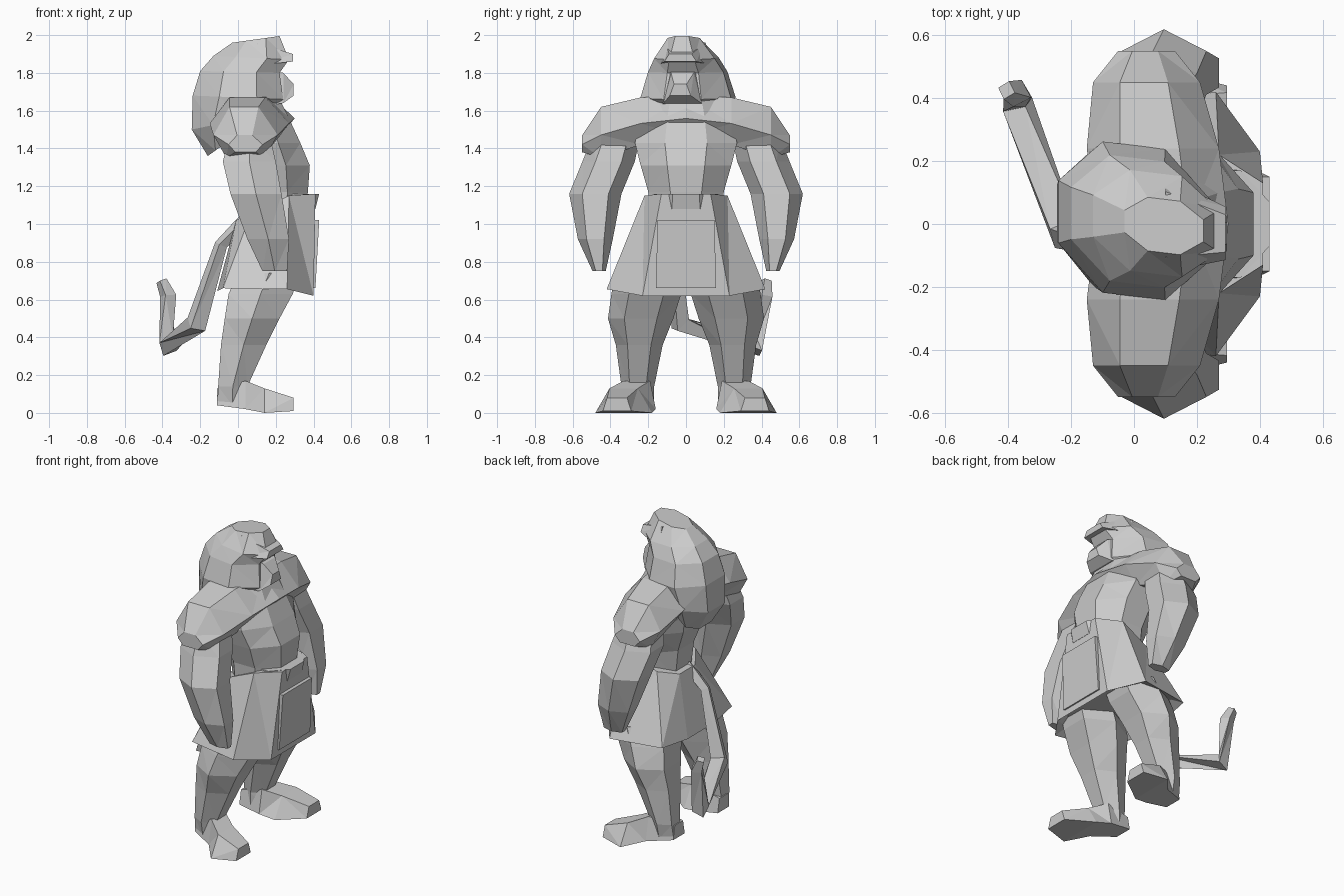
import bpy, math
from mathutils import Vector

if "Cube" in bpy.data.objects:
    bpy.data.objects.remove(bpy.data.objects["Cube"])


def make(name, rings, mirror=False, skew=0.0):
    """Skin a list of equal-length point rings into a flat-shaded closed part."""
    n = len(rings[0])
    verts = [(x, y - skew * x, z) for r in rings for x, y, z in r]
    faces = []
    for i in range(len(rings) - 1):
        for j in range(n):
            a, b = i * n + j, i * n + (j + 1) % n
            faces.append((a, b, b + n, a + n))
    faces.append(tuple(reversed(range(n))))
    faces.append(tuple(range(len(verts) - n, len(verts))))
    me = bpy.data.meshes.new(name)
    me.from_pydata(verts, [], faces)
    ob = bpy.data.objects.new(name, me)
    bpy.context.collection.objects.link(ob)
    if mirror:
        m = ob.modifiers.new("mirror", 'MIRROR')
        m.use_axis = (False, True, False)
    return ob


def level(x0, x1, y0, y1, z0, z1=None, n=8):
    """Near-horizontal ring; z0 at the back, z1 at the front."""
    z1 = z0 if z1 is None else z1
    k = 1 / math.cos(math.pi / n)
    pts = []
    for i in range(n):
        t = 2 * math.pi * (i + 0.5) / n
        u, v = math.cos(t) * k, math.sin(t) * k
        pts.append(((x0 + x1) / 2 + u * (x1 - x0) / 2,
                    (y0 + y1) / 2 + v * (y1 - y0) / 2,
                    (z0 + z1) / 2 + u * (z1 - z0) / 2))
    return pts


def side_ring(y, x0, x1, z0, z1):
    """Six-sided ring across the shoulders."""
    xm, zm = (x0 + x1) / 2, z0 + (z1 - z0) * 0.45
    return [(x1, y, zm), (xm + (x1 - x0) * .2, y, z1), (xm - (x1 - x0) * .25, y, z1),
            (x0, y, zm), (xm - (x1 - x0) * .3, y, z0), (xm + (x1 - x0) * .3, y, z0)]


def box_ring(x, y0, y1, z0, z1, t=0.7):
    """Four-sided ring across x, narrower on top by t."""
    c, h = (y0 + y1) / 2, (y1 - y0) / 2
    return [(x, y0, z0), (x, y1, z0), (x, c + h * t, z1), (x, c - h * t, z1)]


# torso
make("torso", [level(0.02, 0.35, -.19, .19, 1.0), level(0.0, 0.37, -.20, .20, 1.17),
               level(-.05, 0.38, -.24, .24, 1.31), level(-.07, 0.33, -.27, .27, 1.43),
               level(-.09, 0.27, -.24, .24, 1.56), level(-.08, 0.22, -.2, .2, 1.66)])

# shoulder mantle
prof = [(0.55, -.05, .13, 1.38, 1.47), (0.45, -.13, .21, 1.35, 1.62),
        (0.24, -.15, .27, 1.42, 1.67), (0, -.12, .30, 1.46, 1.68)]
make("shoulders", [side_ring(-y, *p) for y, *p in prof] +
     [side_ring(y, *p) for y, *p in reversed(prof[:-1])])

# arms
make("arm", [level(-.05, .17, .26, .48, 1.46, n=6), level(-.08, .20, .29, .53, 1.33, n=6),
             level(-.04, .23, .36, .60, 1.16, n=6), level(.05, .27, .40, .56, .92, n=6),
             level(.13, .26, .43, .49, .75, n=6)], mirror=True)

# kilt with flat front panel, flared hem and hollow underside
def kilt_ring(half):
    return half + [(x, -y, z) for x, y, z in reversed(half)]


waist = [(.41, .13, 1.16), (.27, .22, 1.15), (.07, .20, 1.06), (-.01, .08, 1.02)]
hem = [(.40, .23, .62), (.26, .42, .655), (-.08, .36, .66), (-.11, .14, .645)]
inner = [(.35, .19, .68), (.23, .34, .69), (-.03, .30, .69), (-.06, .12, .69)]
make("kilt", [kilt_ring(r) for r in (waist, hem, inner)])
make("kilt_panel", [[(.43, -.15, 1.02), (.43, .15, 1.02), (.36, .15, 1.02), (.36, -.15, 1.02)],
                    [(.41, -.16, .66), (.41, .16, .66), (.36, .16, .66), (.36, -.16, .66)]])
make("belt", [level(.1, .41, -.18, .18, 1.08, n=8), level(.12, .43, -.17, .17, 1.16, n=8)])

# legs
make("leg", [level(.0, .33, .04, .35, .74, n=6), level(-.05, .29, .05, .37, .63, n=6),
             level(-.07, .22, .09, .39, .50, n=6), level(-.09, .15, .14, .355, .36, n=6),
             level(-.105, .05, .18, .33, .14, n=6), level(-.11, .05, .18, .31, .04, n=6)],
     mirror=True)

# feet, turned outward
make("foot", [box_ring(-.11, .17, .29, .04, .13), box_ring(.04, .16, .36, .02, .17),
              box_ring(.14, .18, .48, .0, .13, .5), box_ring(.295, .29, .44, .01, .08)], mirror=True)

# head and mane, turned slightly to one side
make("mane", [level(-.16, -.02, -.14, .16, 1.36, 1.46), level(-.245, .14, -.21, .22, 1.50, 1.58),
              level(-.24, .24, -.23, .25, 1.68, 1.66), level(-.20, .22, -.19, .21, 1.81, 1.80),
              level(-.13, .27, -.15, .17, 1.89, 1.87), level(-.03, .22, -.08, .09, 1.96, 1.995)],
     skew=0.12)
make("brow", [box_ring(.1, -.14, .16, 1.84, 1.96), box_ring(.29, -.08, .09, 1.86, 1.90)], skew=0.12)
make("muzzle", [box_ring(.1, -.13, .15, 1.62, 1.84, .7), box_ring(.24, -.09, .11, 1.64, 1.80, .6),
                box_ring(.295, -.05, .06, 1.68, 1.74, .6)], skew=0.12)

# tail, swept sideways with a tuft
path = [(.04, -.06, 1.02, .04), (-.09, -.07, .89, .035), (-.22, -.03, .47, .06),
        (-.37, .38, .35, .055), (-.37, .415, .62, .045), (-.405, .425, .70, .03)]
rings = []
for i, (x, y, z, r) in enumerate(path):
    a, b = path[max(i - 1, 0)], path[min(i + 1, len(path) - 1)]
    d = (Vector(b[:3]) - Vector(a[:3])).normalized()
    s = d.cross(Vector((0.3, 1, 0))).normalized()
    t = d.cross(s)
    rings.append([tuple(Vector((x, y, z)) + r * (math.cos(k * math.pi / 2) * s +
                  math.sin(k * math.pi / 2) * t)) for k in range(4)])
make("tail", rings)

# consistent outward normals
import bmesh
for ob in bpy.context.collection.objects:
    bm = bmesh.new()
    bm.from_mesh(ob.data)
    bmesh.ops.triangulate(bm, faces=bm.faces)
    bmesh.ops.recalc_face_normals(bm, faces=bm.faces)
    bm.to_mesh(ob.data)
    bm.free()
